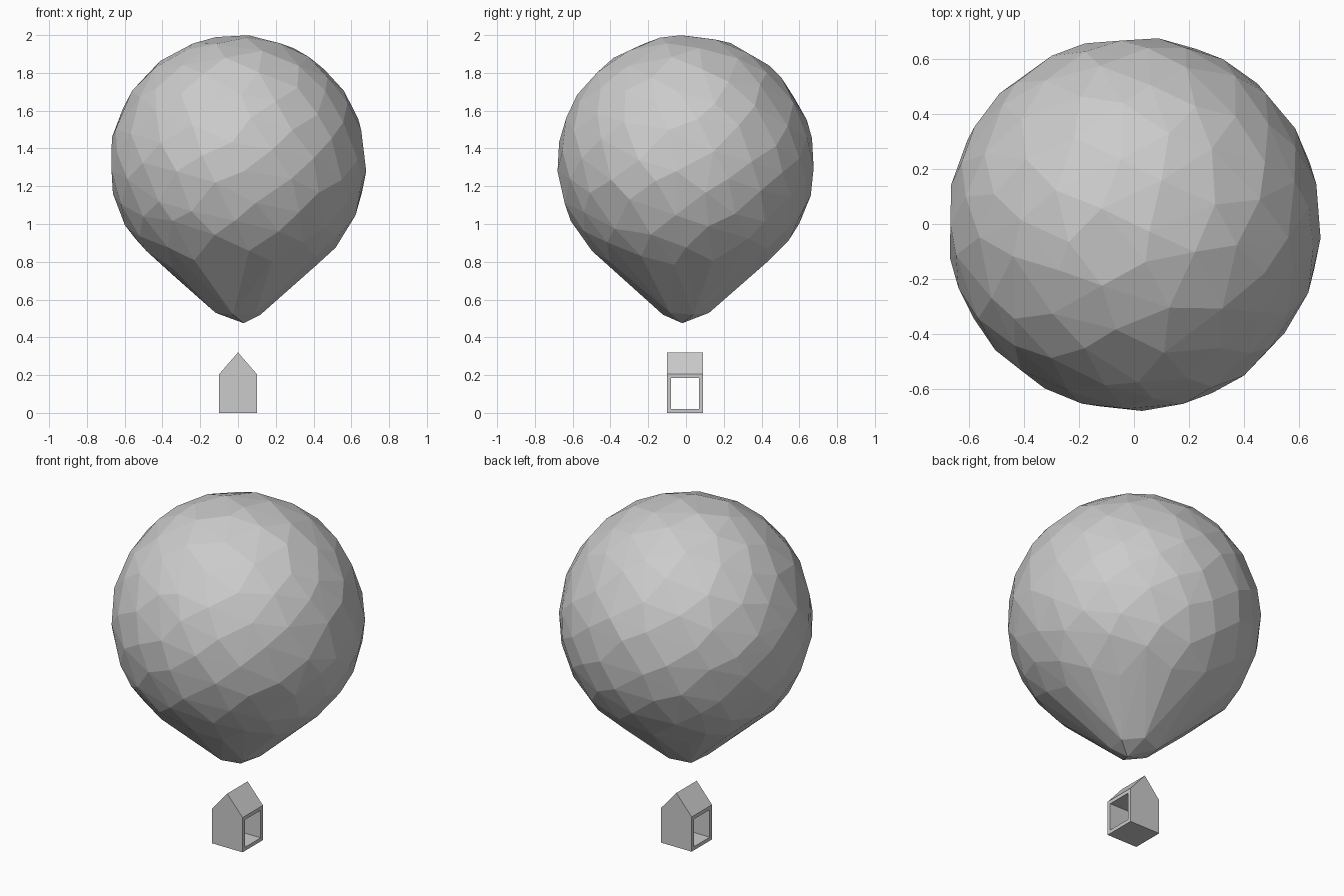
import bpy, bmesh, math, random
from mathutils import Vector

random.seed(4)
cube = bpy.data.objects.get("Cube")
if cube:
    bpy.data.objects.remove(cube, do_unlink=True)


def make_material(name, colour):
    mat = bpy.data.materials.new(name)
    mat.use_nodes = True
    mat.diffuse_color = colour
    mat.node_tree.nodes["Principled BSDF"].inputs["Base Color"].default_value = colour
    return mat


def add_object(name, bm, mat):
    bmesh.ops.recalc_face_normals(bm, faces=bm.faces)
    mesh = bpy.data.meshes.new(name)
    bm.to_mesh(mesh)
    bm.free()
    mesh.materials.append(mat)
    obj = bpy.data.objects.new(name, mesh)
    bpy.context.collection.objects.link(obj)
    return obj


grey = make_material("plain grey", (0.6, 0.6, 0.6, 1))

# Balloon: irregular points on a ball, drawn down to a blunt tip by a convex hull
RADIUS, CENTRE, COUNT = 0.682, Vector((0, 0, 1.32)), 175
bm = bmesh.new()
for i in range(COUNT):
    height = 1 - 2 * (i + 0.5) / COUNT
    angle = i * math.pi * (3 - math.sqrt(5))
    ring = math.sqrt(1 - height * height)
    d = Vector((ring * math.cos(angle), ring * math.sin(angle), height))
    d += Vector([random.uniform(-0.05, 0.05) for _ in range(3)])
    bm.verts.new(CENTRE + d.normalized() * RADIUS)
for i in range(6):
    a = math.tau * (i + 0.3) / 6
    bm.verts.new((0.125 * math.cos(a), 0.125 * math.sin(a), 0.52 + 0.01 * (i % 2)))
bm.verts.new((0.03, -0.02, 0.475))
hull = bmesh.ops.convex_hull(bm, input=bm.verts)
bmesh.ops.delete(bm, geom=[v for v in bm.verts if not v.link_faces], context='VERTS')
add_object("balloon", bm, grey)

# House basket: gabled outline pushed from front to back
FRONT, BACK, HALF = -0.10, 0.09, 0.10
outline = [(-HALF, 0), (HALF, 0), (HALF, 0.205), (0, 0.32), (-HALF, 0.205)]
bm = bmesh.new()
face = bm.faces.new([bm.verts.new((x, FRONT, z)) for x, z in outline])
ext = bmesh.ops.extrude_face_region(bm, geom=[face], use_keep_orig=True)
moved = [g for g in ext["geom"] if isinstance(g, bmesh.types.BMVert)]
bmesh.ops.translate(bm, verts=moved, vec=(0, BACK - FRONT, 0))
bmesh.ops.recalc_face_normals(bm, faces=bm.faces)

# Open window running from side to side: inset both side walls and bridge them
sides = [f for f in bm.faces if abs(f.normal.x) > 0.99]
bmesh.ops.inset_individual(bm, faces=sides, thickness=0.03)
loops = [e for f in sides for e in f.edges]
bmesh.ops.delete(bm, geom=sides, context='FACES_ONLY')
bmesh.ops.bridge_loops(bm, edges=loops)
add_object("house_basket", bm, grey)
